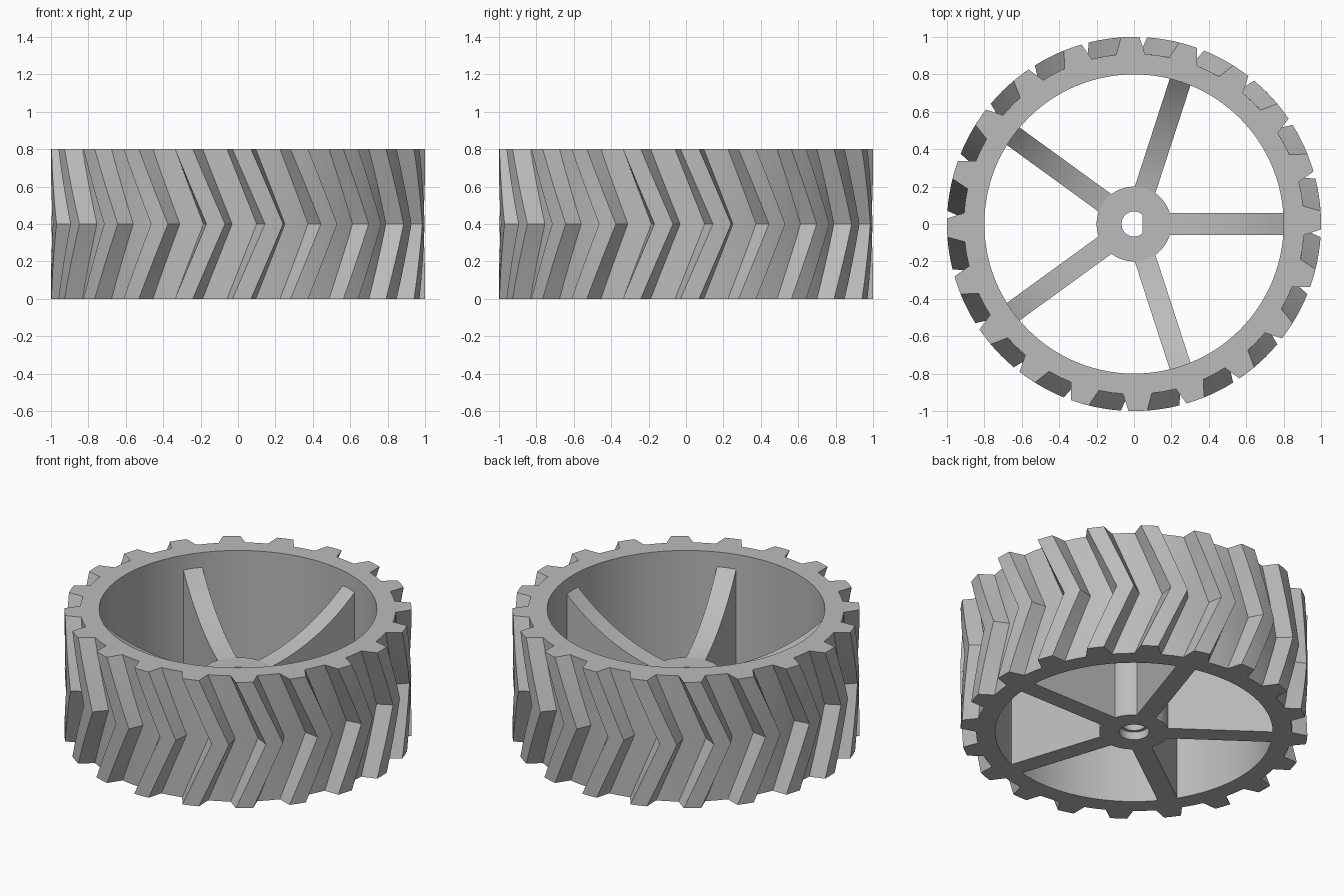
import bpy
import bmesh
from math import sin, cos, radians, sqrt, pi

cube = bpy.data.objects.get("Cube")
if cube:
    bpy.data.objects.remove(cube, do_unlink=True)

grey = bpy.data.materials.new("grey_plastic")
grey.use_nodes = True
colour = (0.5, 0.5, 0.5, 1)
grey.diffuse_color = colour
grey.node_tree.nodes["Principled BSDF"].inputs["Base Color"].default_value = colour

HEIGHT, RIM_INNER, ROOT, TIP = 0.8, 0.8, 0.91, 1.0
LUGS, SWEEP, SLICES = 20, 10, 8
HUB_RADIUS, HUB_HEIGHT = 0.2, 0.4


def finish(name, bm):
    """Turn a bmesh into a named object with sharp edges kept."""
    bmesh.ops.recalc_face_normals(bm, faces=bm.faces[:])
    mesh = bpy.data.meshes.new(name)
    bm.to_mesh(mesh)
    bm.free()
    mesh.materials.append(grey)
    obj = bpy.data.objects.new(name, mesh)
    bpy.context.collection.objects.link(obj)
    bpy.ops.object.select_all(action="DESELECT")
    obj.select_set(True)
    bpy.context.view_layer.objects.active = obj
    bpy.ops.object.shade_smooth_by_angle(angle=radians(20))
    return obj


def closed_loft(name, rings):
    """Skin a list of equal-length rings, joining the last to the first."""
    bm = bmesh.new()
    loops = [[bm.verts.new(p) for p in ring] for ring in rings]
    for a, b in zip(loops, loops[1:] + loops[:1]):
        for i in range(len(a)):
            j = (i + 1) % len(a)
            bm.faces.new((a[i], a[j], b[j], b[i]))
    return finish(name, bm)


# Tyre: lug outline swept forward to mid height and back, around a plain bore
lug = [(-3.7, ROOT), (-1.7, TIP), (1.1, TIP), (4, TIP), (6, ROOT), (10.2, ROOT)]
pitch = 360 / LUGS
outline = [(a + k * pitch, r) for k in range(LUGS) for a, r in lug]


def tread_ring(z):
    twist = SWEEP * (1 - abs(2 * z / HEIGHT - 1))
    return [(r * cos(radians(a + twist)), r * sin(radians(a + twist)), z)
            for a, r in outline]


def circle(r, z, n, start=0.0, flat=9.0):
    return [(min(flat, r * cos(start + 2 * pi * i / n)),
             r * sin(start + 2 * pi * i / n), z) for i in range(n)]


count = len(outline)
rings = [tread_ring(HEIGHT * i / SLICES) for i in range(SLICES + 1)]
start = radians(lug[0][0])
rings += [circle(RIM_INNER, z, count, start) for z in (HEIGHT, 0)]
closed_loft("chevron_tyre", rings)

# Hub: D-shaped axle hole with a round recess underneath
closed_loft("hub", [
    circle(HUB_RADIUS, 0, 64),
    circle(HUB_RADIUS, HUB_HEIGHT, 64),
    circle(0.067, HUB_HEIGHT, 64, flat=0.045),
    circle(0.067, 0.05, 64, flat=0.045),
    circle(0.087, 0.05, 64),
    circle(0.087, 0, 64),
])

# Spokes: webs with a dished upper edge
DISH = 1.15


def web_top(r):
    return HUB_HEIGHT + sqrt(DISH**2 - HUB_RADIUS**2) - sqrt(DISH**2 - r**2)


for k in range(5):
    bm = bmesh.new()
    radii = [0.19 + (0.81 - 0.19) * i / 16 for i in range(17)]
    profile = [(radii[0], 0), (radii[-1], 0)]
    profile += [(r, web_top(r)) for r in reversed(radii)]
    face = bm.faces.new([bm.verts.new((x, -0.058, z)) for x, z in profile])
    side = bmesh.ops.extrude_face_region(bm, geom=[face])["geom"]
    bmesh.ops.translate(bm, vec=(0, 0.116, 0),
                        verts=[v for v in side if isinstance(v, bmesh.types.BMVert)])
    spoke = finish(f"spoke_{k + 1}", bm)
    spoke.rotation_euler.z = k * 2 * pi / 5
